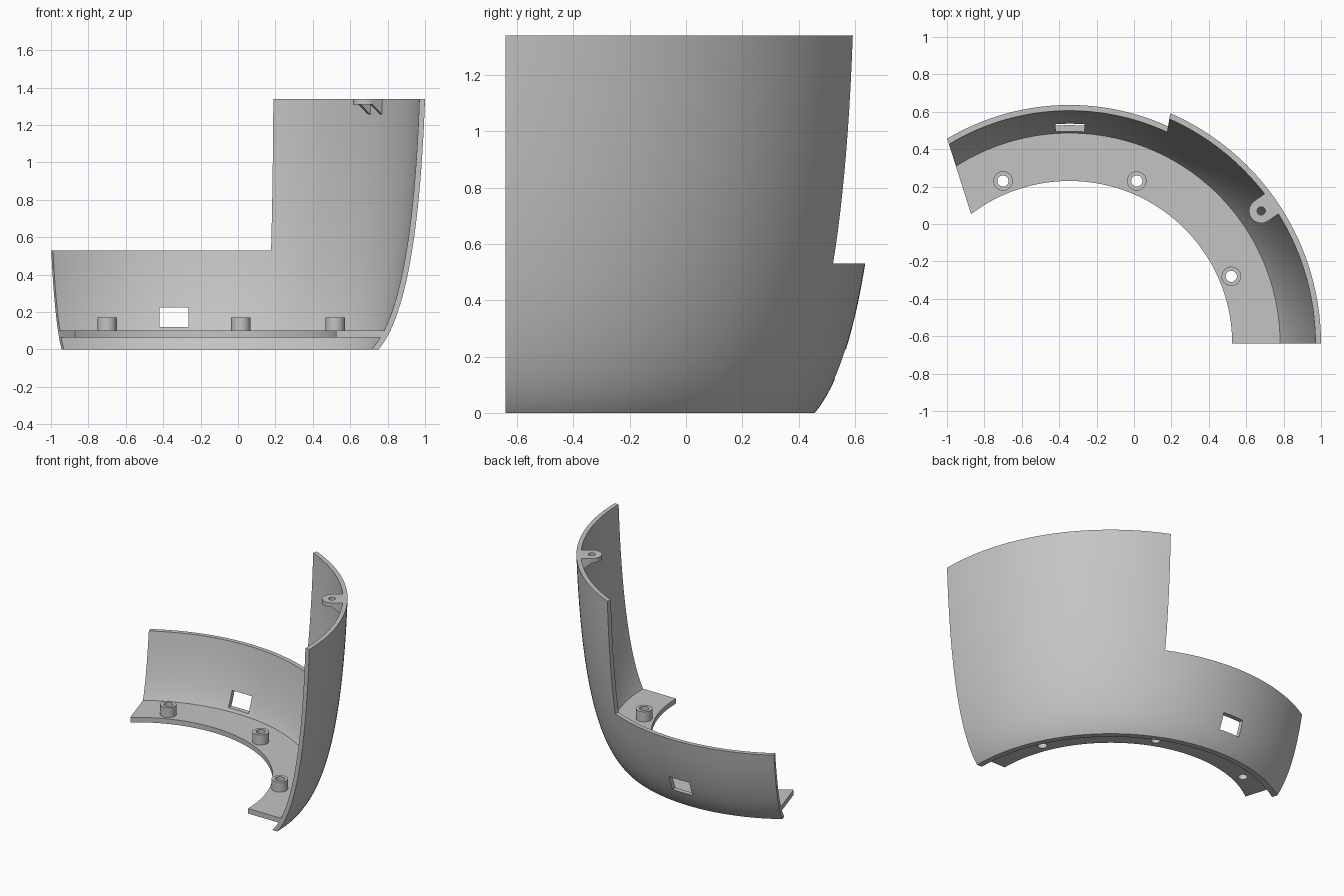
import bpy, bmesh, math
from mathutils import Matrix, Vector
from mathutils.geometry import interpolate_bezier

if "Cube" in bpy.data.objects:
    bpy.data.objects.remove(bpy.data.objects["Cube"])

AXIS = Vector((-0.345, -0.64, 0))   # axis the curved cover is swept around
TOP, STEP, WALL = 1.34, 0.53, 0.03

grey = bpy.data.materials.new("plain grey")
grey.use_nodes = True
grey.diffuse_color = (0.55, 0.55, 0.55, 1)
grey.node_tree.nodes["Principled BSDF"].inputs["Base Color"].default_value = (0.55, 0.55, 0.55, 1)


def finish(name, bm):
    bmesh.ops.recalc_face_normals(bm, faces=bm.faces)
    mesh = bpy.data.meshes.new(name)
    bm.to_mesh(mesh)
    bm.free()
    mesh.materials.append(grey)
    obj = bpy.data.objects.new(name, mesh)
    bpy.context.collection.objects.link(obj)
    return obj


def sweep(name, profile):
    """Sweep a closed (radius, z) profile round the axis and trim both ends flat."""
    bm = bmesh.new()
    verts = [bm.verts.new(AXIS + Vector((r, 0, z))) for r, z in profile]
    edges = [bm.edges.new((a, b)) for a, b in zip(verts, verts[1:] + verts[:1])]
    bmesh.ops.rotate(bm, verts=verts, cent=AXIS, matrix=Matrix.Rotation(math.radians(-4), 3, "Z"))
    bmesh.ops.spin(bm, geom=verts + edges, cent=AXIS, axis=(0, 0, 1),
                   angle=math.radians(138), steps=92)
    for point, normal in (((0, -0.64, 0), (0, -1, 0)), ((-1, 0.46, 0), (-0.953, -0.302, 0))):
        bmesh.ops.bisect_plane(bm, geom=bm.verts[:] + bm.edges[:] + bm.faces[:],
                               plane_co=point, plane_no=normal, clear_outer=True)
        rim = [e for e in bm.edges if e.is_boundary
               and all(abs((v.co - Vector(point)).dot(Vector(normal))) < 1e-4 for v in e.verts)]
        bmesh.ops.holes_fill(bm, edges=rim, sides=0)
    return finish(name, bm)


def box(name, low, high, matrix=Matrix()):
    bm = bmesh.new()
    bmesh.ops.create_cube(bm, size=1)
    low, high = Vector(low), Vector(high)
    for v in bm.verts:
        v.co = matrix @ ((low + high) / 2 + v.co * (high - low))
    return finish(name, bm)


def rod(name, x, y, z0, z1, radius):
    bm = bmesh.new()
    bmesh.ops.create_cone(bm, cap_ends=True, segments=32, radius1=radius, radius2=radius,
                          depth=z1 - z0, matrix=Matrix.Translation((x, y, (z0 + z1) / 2)))
    return finish(name, bm)


def prism(name, points, offset, matrix):
    """Extrude a polygon along an offset, then place it."""
    bm = bmesh.new()
    face = bm.faces.new([bm.verts.new(p) for p in points])
    new = bmesh.ops.extrude_face_region(bm, geom=[face])["geom"]
    bmesh.ops.translate(bm, vec=offset, verts=[g for g in new if isinstance(g, bmesh.types.BMVert)])
    bm.transform(matrix)
    return finish(name, bm)


def cut(obj, cutter):
    cutter.hide_render = True
    mod = obj.modifiers.new("cut", "BOOLEAN")
    mod.operation, mod.solver, mod.object = "DIFFERENCE", "EXACT", cutter
    bpy.context.view_layer.objects.active = obj
    bpy.ops.object.modifier_apply(modifier=mod.name)
    bpy.data.objects.remove(cutter)


# Curved wall: bowed outer line with an even thickness
curve = [Vector(p) for p in ((1.097, 0), (1.215, 0.14), (1.315, 0.5), (1.345, TOP))]
outer = [(p.x, p.y) for p in interpolate_bezier(*curve, 28)]
inner = []
for i, (r, z) in enumerate(outer):
    a, b = outer[max(i - 1, 0)], outer[min(i + 1, len(outer) - 1)]
    slope = (b[0] - a[0]) / (b[1] - a[1])
    inner.append((r - WALL * math.sqrt(1 + slope ** 2), z))
wall = sweep("curved_wall", outer + inner[::-1])

# Lowered portion and square window
notch_frame = Matrix.Translation((0.187, 0.55, 0)) @ Matrix.Rotation(math.radians(-9.8), 4, "Z")
cut(wall, box("notch_cutter", (-2, -1, STEP), (0, 1, 2), notch_frame))
cut(wall, box("window_cutter", (-0.42, 0.3, 0.12), (-0.265, 0.9, 0.225)))

# Bottom flange with screw bosses
flange = sweep("bottom_flange", [(0.87, 0.065), (1.14, 0.065), (1.14, 0.1), (0.87, 0.1)])
parts = [wall, flange]
for i, (x, y) in enumerate(((-0.7, 0.23), (0.015, 0.23), (0.52, -0.28))):
    boss = rod(f"screw_boss_{i + 1}", x, y, 0.098, 0.17, 0.052)
    for target in (boss, flange):
        cut(target, rod("hole_cutter", x, y, 0, 0.3, 0.03))
    parts.append(boss)

# Rounded screw tab at the top, with two ribs beneath; local x points outward
tab_frame = Matrix.Translation(AXIS) @ Matrix.Rotation(math.radians(34.7), 4, "Z")
half, reach = 0.065, 1.247
outline = [(1.325, -half, 1.31), (1.325, half, 1.31)]
for k in range(17):
    a = math.pi * (0.5 + k / 16)
    outline.append((reach + half * math.cos(a), half * math.sin(a), 1.31))
tab = prism("screw_tab", outline, (0, 0, TOP - 1.31), tab_frame)
hole = tab_frame @ Vector((reach, 0, 0))
cut(tab, rod("hole_cutter", hole.x, hole.y, 1.2, 1.5, 0.022))
parts.append(tab)
for side, y in (("left", 0.045), ("right", -half)):
    triangle = [(1.245, y, 1.312), (1.325, y, 1.312), (1.325, y, 1.245)]
    parts.append(prism(f"tab_rib_{side}", triangle, (0, 0.02, 0), tab_frame))

# Smooth curved faces, keep edges sharp
bpy.ops.object.select_all(action="DESELECT")
for obj in parts:
    obj.select_set(True)
bpy.context.view_layer.objects.active = wall
bpy.ops.object.shade_smooth_by_angle(angle=math.radians(30))
